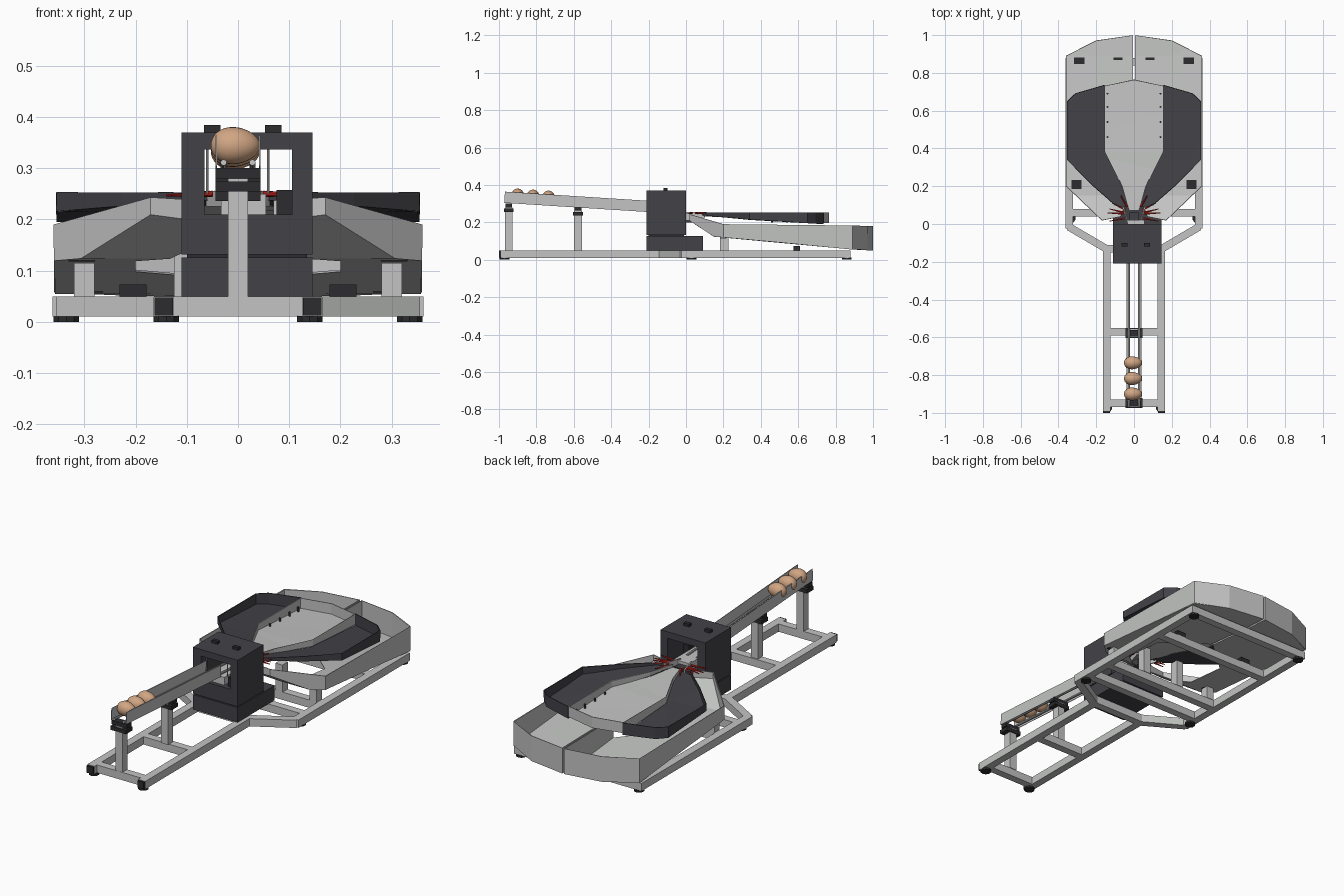
import bpy, bmesh, math
from mathutils import Vector, Matrix

old = bpy.data.objects.get("Cube")
if old:
    bpy.data.objects.remove(old)


def material(name, rgb):
    m = bpy.data.materials.new(name)
    m.use_nodes = True
    m.diffuse_color = (*rgb, 1)
    m.node_tree.nodes["Principled BSDF"].inputs["Base Color"].default_value = (*rgb, 1)
    return m


STEEL = material("light_grey", (0.54, 0.55, 0.54))
DARK = material("charcoal", (0.055, 0.053, 0.063))
BLACK = material("black_rubber", (0.025, 0.025, 0.028))
SHELL = material("egg_brown", (0.64, 0.38, 0.23))
RED = material("red", (0.6, 0.02, 0.015))


def finish(name, bm, mat):
    bmesh.ops.recalc_face_normals(bm, faces=bm.faces[:])
    mesh = bpy.data.meshes.new(name)
    bm.to_mesh(mesh)
    bm.free()
    mesh.materials.append(mat)
    ob = bpy.data.objects.new(name, mesh)
    bpy.context.collection.objects.link(ob)
    return ob


def box(name, xs, ys, zs, mat):
    bm = bmesh.new()
    bmesh.ops.create_cube(bm, size=1)
    for v in bm.verts:
        v.co = [r[0] if c < 0 else r[1] for c, r in zip(v.co, (xs, ys, zs))]
    finish(name, bm, mat)


def bar(name, p, q, w, h, mat):
    """Rectangular bar from p to q, w wide sideways and h tall."""
    p, q = Vector(p), Vector(q)
    d = (q - p).normalized()
    side = d.cross(Vector((0, 0, 1))).normalized()
    up = side.cross(d)
    bm = bmesh.new()
    bmesh.ops.create_cube(bm, size=1)
    for v in bm.verts:
        v.co = (p + q) / 2 + d * (v.co.x * (q - p).length) + side * (v.co.y * w) + up * (v.co.z * h)
    finish(name, bm, mat)


def rod(name, p, q, r, mat, r2=None):
    """Round bar from p to q, tapering to r2 if given."""
    p, q = Vector(p), Vector(q)
    bm = bmesh.new()
    rot = (q - p).to_track_quat('Z', 'Y').to_matrix().to_4x4()
    bmesh.ops.create_cone(bm, cap_ends=True, segments=10, radius1=r, radius2=r if r2 is None else r2,
                          depth=(q - p).length, matrix=Matrix.Translation((p + q) / 2) @ rot)
    finish(name, bm, mat)


def height(table, y):
    for (a, za), (b, zb) in zip(table, table[1:]):
        if y <= b:
            return za + (zb - za) * max(0, (y - a) / (b - a))
    return table[-1][1]


def tray(name, outline, walled, floor, top, mat, side=1):
    """Sheet tray: sloped floor from an outline, walls along its first edges."""
    bm = bmesh.new()
    tag = bm.edges.layers.int.new("wall")
    corners = [bm.verts.new((side * x, y, 0)) for x, y in outline]
    bm.faces.new(corners)
    for a, b in zip(corners[:walled], corners[1:]):
        bm.edges.get((a, b))[tag] = 1
    for y, _ in floor[1:-1]:
        bmesh.ops.bisect_plane(bm, geom=bm.verts[:] + bm.edges[:] + bm.faces[:],
                               plane_co=(0, y, 0), plane_no=(0, 1, 0))
    for v in bm.verts:
        v.co.z = height(floor, v.co.y)
    walls = [e for e in bm.edges if e[tag] and len(e.link_faces) == 1]
    tops = {}
    for v in {v for e in walls for v in e.verts}:
        tops[v] = bm.verts.new((v.co.x, v.co.y, height(top, v.co.y)))
    for e in walls:
        a, b = e.verts
        bm.faces.new((a, b, tops[b], tops[a]))
    bmesh.ops.triangulate(bm, faces=[f for f in bm.faces if len(f.verts) > 4])
    mod = finish(name, bm, mat).modifiers.new("thickness", 'SOLIDIFY')
    mod.thickness = 0.004
    mod.offset = 0


# Base frame, mirrored left and right
Z = 0.03
for s, n in ((1, "left"), (-1, "right")):
    bar(f"{n}_narrow_rail", (s * 0.145, -0.99, Z), (s * 0.145, -0.11, Z), 0.04, 0.04, STEEL)
    bar(f"{n}_diagonal_rail", (s * 0.14, -0.135, Z), (s * 0.345, -0.015, Z), 0.04, 0.04, STEEL)
    bar(f"{n}_wide_rail", (s * 0.342, -0.025, Z), (s * 0.342, 0.88, Z), 0.04, 0.04, STEEL)
    box(f"{n}_rail_cap", sorted((s * 0.127, s * 0.163)), (-1.0, -0.99), (0.012, 0.048), BLACK)
    for i, (x, y) in enumerate(((0.14, -0.97), (0.335, 0.03), (0.335, 0.86))):
        rod(f"{n}_foot_{i}", (s * x, y, 0), (s * x, y, 0.011), 0.026, BLACK)
    # Tray supports
    for part, x, y, z in (("chute_post", 0.105, 0.205, 0.19), ("front_tray_post", 0.3, 0.205, 0.115)):
        box(f"{n}_{part}", (s * x - 0.02, s * x + 0.02), (y - 0.022, y + 0.022), (0.05, z), STEEL)
    box(f"{n}_rear_bracket", (s * 0.205 - 0.026, s * 0.205 + 0.026), (0.575, 0.61), (0.05, 0.073), BLACK)
    for i, (x, y, w, d) in enumerate(((0.305, 0.21, 0.026, 0.024), (0.29, 0.865, 0.027, 0.017),
                                      (0.085, 0.875, 0.024, 0.006))):
        z = 0.122 if y < 0.5 else 0.061
        box(f"{n}_floor_plate_{i}", (s * x - w, s * x + w), (y - d, y + d), (z - 0.004, z + 0.004), BLACK)
for i, (y, w) in enumerate(((-0.95, 0.14), (-0.57, 0.14), (-0.13, 0.14), (0.06, 0.34),
                            (0.205, 0.34), (0.59, 0.34), (0.86, 0.34))):
    bar(f"cross_bar_{i}", (-w, y, Z), (w, y, Z), 0.04, 0.04, STEEL)

# Lower collecting trays, one on each side
LOW_FLOOR = [(0.02, 0.21), (0.15, 0.125), (0.89, 0.056), (1.0, 0.05)]
LOW_TOP = [(0.02, 0.243), (0.2, 0.19), (1.0, 0.18)]
LOWER = [(0.07, 0.04), (0.17, 0.02), (0.358, 0.2), (0.358, 0.89), (0.2, 0.97), (0.006, 0.998),
         (0.006, 0.6), (0.2, 0.42), (0.2, 0.2), (0.05, 0.09)]
# Middle trays
MID_FLOOR = [(0.08, 0.24), (0.34, 0.215), (0.76, 0.19)]
RIM = [(0.0, 0.252), (1.0, 0.252)]
MIDDLE = [(0.06, 0.09), (0.1, 0.1), (0.225, 0.21), (0.353, 0.34), (0.353, 0.65), (0.31, 0.69), (0.155, 0.735),
          (0.15, 0.385), (0.06, 0.2), (0.03, 0.09)]
for s, n in ((1, "left"), (-1, "right")):
    tray(f"{n}_lower_tray", LOWER, 6, LOW_FLOOR, LOW_TOP, STEEL, s)
    tray(f"{n}_middle_tray", MIDDLE, 6, MID_FLOOR, RIM, DARK, s)
# Centre tray with its narrow throat
HALF = [(0.025, 0.07), (0.065, 0.2), (0.155, 0.385), (0.155, 0.73)]
CENTRE = HALF + [(0, 0.763)] + [(-x, y) for x, y in reversed(HALF)]
tray("centre_tray", CENTRE, 8, [(0.07, 0.235), (0.385, 0.218), (0.77, 0.196)], RIM, STEEL)
for s in (-1, 1):
    for y in (0.46, 0.54, 0.62, 0.69):
        rod("tray_rivet", (s * 0.14, y, 0.2), (s * 0.14, y, 0.225), 0.005, DARK)

# Grading machine housing with a passage through it
Y = (-0.21, 0.0)
box("housing_base", (-0.11, 0.145), (-0.21, 0.09), (0.05, 0.126), DARK)
box("housing_sill", (-0.11, 0.145), Y, (0.131, 0.21), DARK)
box("housing_right_wall", (-0.11, -0.065), Y, (0.21, 0.37), DARK)
box("housing_left_wall", (0.105, 0.145), Y, (0.21, 0.37), DARK)
box("housing_roof", (-0.065, 0.105), Y, (0.336, 0.37), DARK)
box("housing_spacer", (-0.1, 0.135), (-0.2, -0.01), (0.125, 0.132), BLACK)
for x in (-0.05, 0.069):
    box("roof_knob", (x - 0.016, x + 0.016), (-0.12, -0.1), (0.37, 0.384), BLACK)
    rod("sensor_rod", (x - 0.01, -0.17, 0.25), (x - 0.01, -0.17, 0.34), 0.003, STEEL)
box("weighing_cradle", (-0.033, 0.055), (-0.19, 0.02), (0.21, 0.25), STEEL)
box("drive_motor", (0.075, 0.105), (-0.19, -0.13), (0.21, 0.257), BLACK)
box("sorting_hub", (-0.025, 0.025), (0.0, 0.06), (0.2, 0.235), DARK)

# Red sorting fingers fanned around the outlet
for s, n in ((1, "left"), (-1, "right")):
    for i, (a, b) in enumerate((((0.05, 0.06), (0.13, 0.08)), ((0.055, 0.055), (0.14, 0.058)),
                                ((0.05, 0.03), (0.13, 0.015)), ((0.045, 0.075), (0.115, 0.11)),
                                ((0.035, 0.09), (0.07, 0.15)))):
        rod(f"{n}_sorting_finger_{i}", (s * a[0], a[1], 0.25), (s * b[0], b[1], 0.247), 0.006, RED, 0.002)
    bar(f"{n}_outlet_guide", (s * 0.03, 0.0, 0.24), (s * 0.06, 0.1, 0.24), 0.006, 0.03, STEEL)

# Sloping infeed ramp
for s, n in ((1, "left"), (-1, "right")):
    bar(f"{n}_ramp_side", (s * 0.042, -0.97, 0.334), (s * 0.042, -0.2, 0.285), 0.003, 0.06, STEEL)
    rod(f"{n}_ramp_rod", (s * 0.028, -0.97, 0.311), (s * 0.028, -0.05, 0.252), 0.006, STEEL)
for y, z in ((-0.948, 0.28), (-0.578, 0.262)):
    box("ramp_post", (-0.02, 0.02), (y - 0.021, y + 0.021), (0.05, z), STEEL)
    box("ramp_bracket", (-0.044, 0.044), (y - 0.018, y + 0.018), (z, z + 0.02), BLACK)
    box("ramp_clamp", (-0.044, 0.044), (y - 0.026, y + 0.026), (z - 0.026, z - 0.006), BLACK)

# Eggs lying across the ramp, with one pointed end
for i, y in enumerate((-0.9, -0.818, -0.735)):
    bm = bmesh.new()
    bmesh.ops.create_uvsphere(bm, u_segments=28, v_segments=18, radius=1,
                              matrix=Matrix.Rotation(math.pi / 2, 4, 'Y'))
    for v in bm.verts:
        taper = 1 - 0.12 * v.co.x
        v.co = (v.co.x * 0.048 - 0.005, v.co.y * 0.034 * taper + y,
                v.co.z * 0.036 * taper + 0.344 - 0.065 * (y + 0.9))
    egg = finish(f"egg_{i}", bm, SHELL)
    for p in egg.data.polygons:
        p.use_smooth = True
